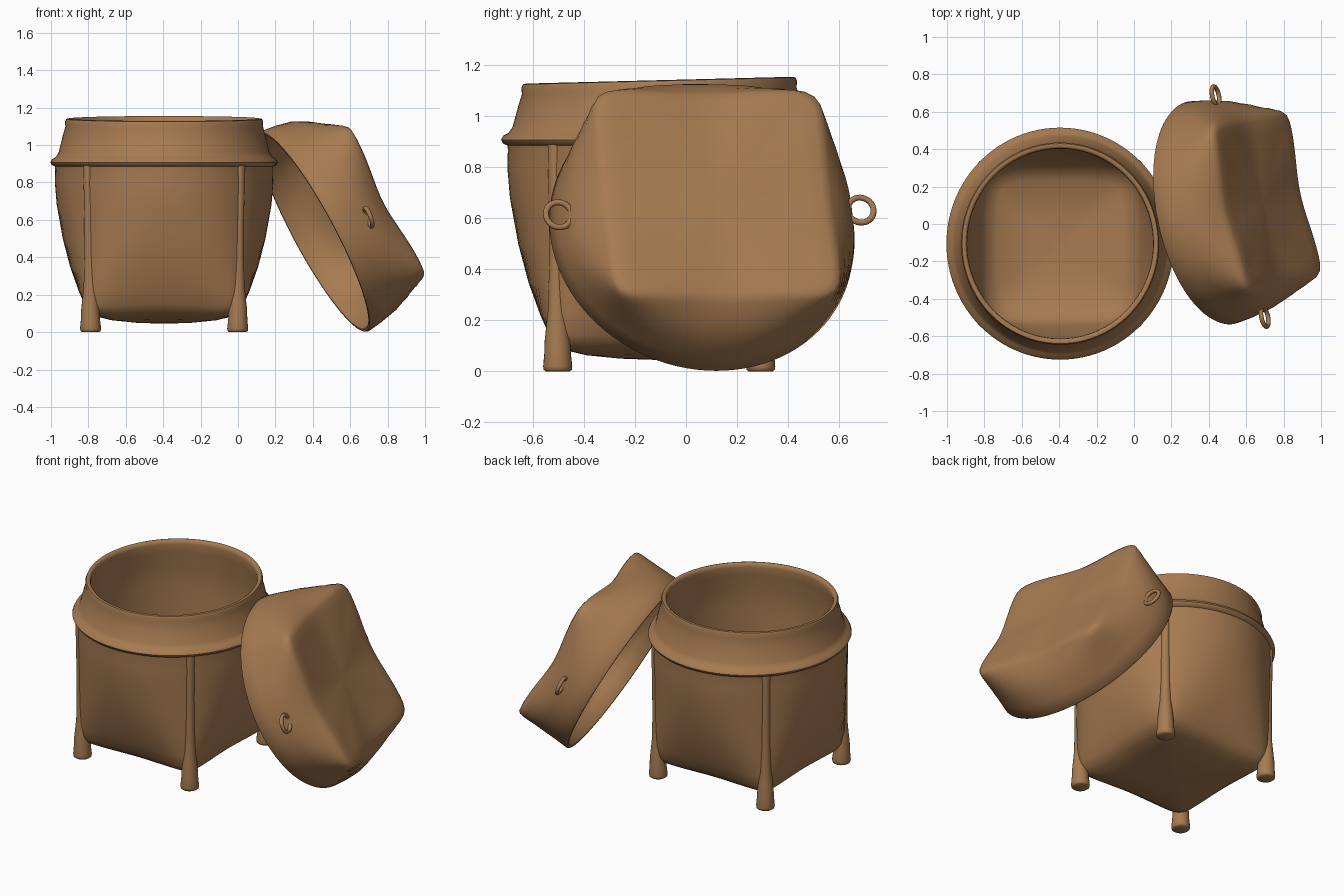
import bpy, bmesh, math
from mathutils import Matrix, Vector

mat = bpy.data.materials.new("woven_brown")
mat.diffuse_color = (0.385, 0.198, 0.083, 1)
SEG = 96


def finish(name, bm, matrix, angle=50):
    bmesh.ops.recalc_face_normals(bm, faces=bm.faces)
    me = bpy.data.meshes.new(name)
    bm.to_mesh(me)
    bm.free()
    me.materials.append(mat)
    ob = bpy.data.objects.new(name, me)
    bpy.context.collection.objects.link(ob)
    ob.matrix_world = matrix
    bpy.ops.object.select_all(action='DESELECT')
    ob.select_set(True)
    bpy.context.view_layer.objects.active = ob
    bpy.ops.object.shade_smooth_by_angle(angle=math.radians(angle))
    return ob


def loft(rings, shift=lambda x, y, z: z, seg=SEG):
    """Rings of (half width, corner radius, z, z drop at middle of sides): round to square."""
    bm = bmesh.new()
    prev = None
    for a, d, z, sag in rings:
        inv = 0.5 - math.log2(d / a)
        loop = []
        for i in range(seg):
            t = 2 * math.pi * i / seg
            c, s = abs(math.cos(t)), abs(math.sin(t))
            m = max(c, s)
            r = a / (m * ((c / m) ** (1 / inv) + (s / m) ** (1 / inv)) ** inv)
            x, y = r * math.cos(t), r * math.sin(t)
            zz = z - sag * math.cos(2 * t) ** 2
            loop.append(bm.verts.new((x, y, shift(x, y, zz))))
        if prev:
            for i in range(seg):
                j = (i + 1) % seg
                bm.faces.new((prev[i], prev[j], loop[j], loop[i]))
        else:
            first = loop
        prev = loop
    bm.faces.new(first)
    bm.faces.new(prev)
    return bm


def torus(major, minor, n=32, m=10):
    bm = bmesh.new()
    g = [[bm.verts.new(((major + minor * math.cos(q)) * math.cos(p),
                        (major + minor * math.cos(q)) * math.sin(p),
                        minor * math.sin(q)))
          for q in [2 * math.pi * k / m for k in range(m)]]
         for p in [2 * math.pi * k / n for k in range(n)]]
    for i in range(n):
        for k in range(m):
            a, b = (i + 1) % n, (k + 1) % m
            bm.faces.new((g[i][k], g[a][k], g[a][b], g[i][b]))
    return bm


def lean(x, y, z):
    # the mouth rises slightly toward the back
    return z + 0.026 * y * min(1, max(0, (z - 0.93) / 0.18))


base = Matrix.Translation((-0.395, -0.105, 0)) @ Matrix.Diagonal((1, 1.02, 1, 1))

# Basket: square floor, round shoulder, flared rim, narrower neck, then the inside back down
outer = [(0.01, 0.0102, 0.045, 0), (0.15, 0.2, 0.05, 0), (0.28, 0.375, 0.063, -0.004),
         (0.36, 0.485, 0.082, -0.006), (0.4, 0.54, 0.105, -0.01), (0.424, 0.565, 0.14, -0.01),
         (0.457, 0.572, 0.22, 0), (0.503, 0.575, 0.35, 0), (0.542, 0.577, 0.5, 0),
         (0.574, 0.58, 0.68, 0), (0.584, 0.584, 0.8, 0), (0.582, 0.582, 0.87, 0),
         (0.584, 0.584, 0.886, 0), (0.6, 0.6, 0.893, 0), (0.608, 0.608, 0.908, 0),
         (0.6, 0.6, 0.924, 0), (0.58, 0.58, 0.935, 0), (0.564, 0.564, 0.96, 0),
         (0.542, 0.542, 1.05, 0), (0.528, 0.528, 1.10, 0)]
lip = [(0.53, 0.53, 1.125, 0), (0.524, 0.524, 1.139, 0), (0.511, 0.511, 1.142, 0),
       (0.5, 0.5, 1.134, 0)]
inner = [(0.497, 0.497, 1.115, 0), (0.503, 0.503, 1.06, 0), (0.525, 0.525, 0.94, 0),
         (0.53, 0.53, 0.84, 0), (0.525, 0.53, 0.68, 0), (0.505, 0.53, 0.5, 0),
         (0.472, 0.53, 0.35, 0), (0.43, 0.525, 0.22, 0), (0.4, 0.5, 0.15, 0),
         (0.33, 0.42, 0.105, 0), (0.15, 0.2, 0.08, 0), (0.01, 0.0102, 0.075, 0)]
finish("basket_body", loft(outer + lip + inner, lean), base)

# Corner legs: short round feet narrowing into slim ribs up the corners
foot = [(0.046, 0.0), (0.054, 0.006), (0.056, 0.02), (0.051, 0.07), (0.049, 0.12),
        (0.042, 0.18), (0.034, 0.25), (0.029, 0.4), (0.027, 0.6), (0.028, 0.89)]
for sx, nx in ((-1, "left"), (1, "right")):
    for sy, ny in ((-1, "front"), (1, "back")):
        bm = loft([(r, r, z, 0) for r, z in foot], seg=24)
        for vert in bm.verts:  # ribs lean out a little to follow the corner
            vert.co.x += sx * 0.012 * vert.co.z
            vert.co.y += sy * 0.012 * vert.co.z
        finish(f"{ny}_{nx}_leg", bm, base @ Matrix.Translation((sx * 0.393, sy * 0.39, 0)))

# Lid frame: leaning on the basket, mouth toward it
n = Vector((0.866, 0.185, 0.465)).normalized()
u = Vector((-0.21, 0.977, 0))
u = (u - n * u.dot(n)).normalized()
v = n.cross(u)
lid = Matrix((u, v, n)).transposed().to_4x4()
lid.translation = (0.403, 0.058, 0.535)

# Lid: round mouth, softly square dished top, hollow inside
inside = [(0.01, 0.0102, 0.3, 0), (0.2, 0.255, 0.3, 0.006), (0.33, 0.43, 0.305, 0.015),
          (0.41, 0.53, 0.298, 0.022), (0.47, 0.565, 0.25, 0.012), (0.535, 0.575, 0.17, 0),
          (0.568, 0.578, 0.08, 0), (0.581, 0.581, 0.008, 0)]
outside = [(0.587, 0.587, 0, 0), (0.6, 0.6, 0, 0), (0.607, 0.607, 0.01, 0),
           (0.596, 0.605, 0.09, 0), (0.574, 0.607, 0.18, 0), (0.538, 0.61, 0.25, 0.006),
           (0.495, 0.614, 0.31, 0.02), (0.468, 0.613, 0.342, 0.03), (0.452, 0.602, 0.357, 0.032),
           (0.425, 0.57, 0.363, 0.031), (0.37, 0.49, 0.357, 0.025), (0.27, 0.35, 0.345, 0.013),
           (0.13, 0.16, 0.335, 0.003), (0.01, 0.0102, 0.333, 0)]
finish("lid", loft(inside + outside), lid)

# Ring handles on opposite sides of the lid, pulled slightly down the slope
for s, nm in ((1, "back"), (-1, "front")):
    finish(f"{nm}_lid_handle", torus(0.052, 0.012),
           lid @ Matrix.Translation((s * 0.606, 0.01 * s, 0.19)) @
           Matrix.Rotation(math.radians(8), 4, 'X'))
